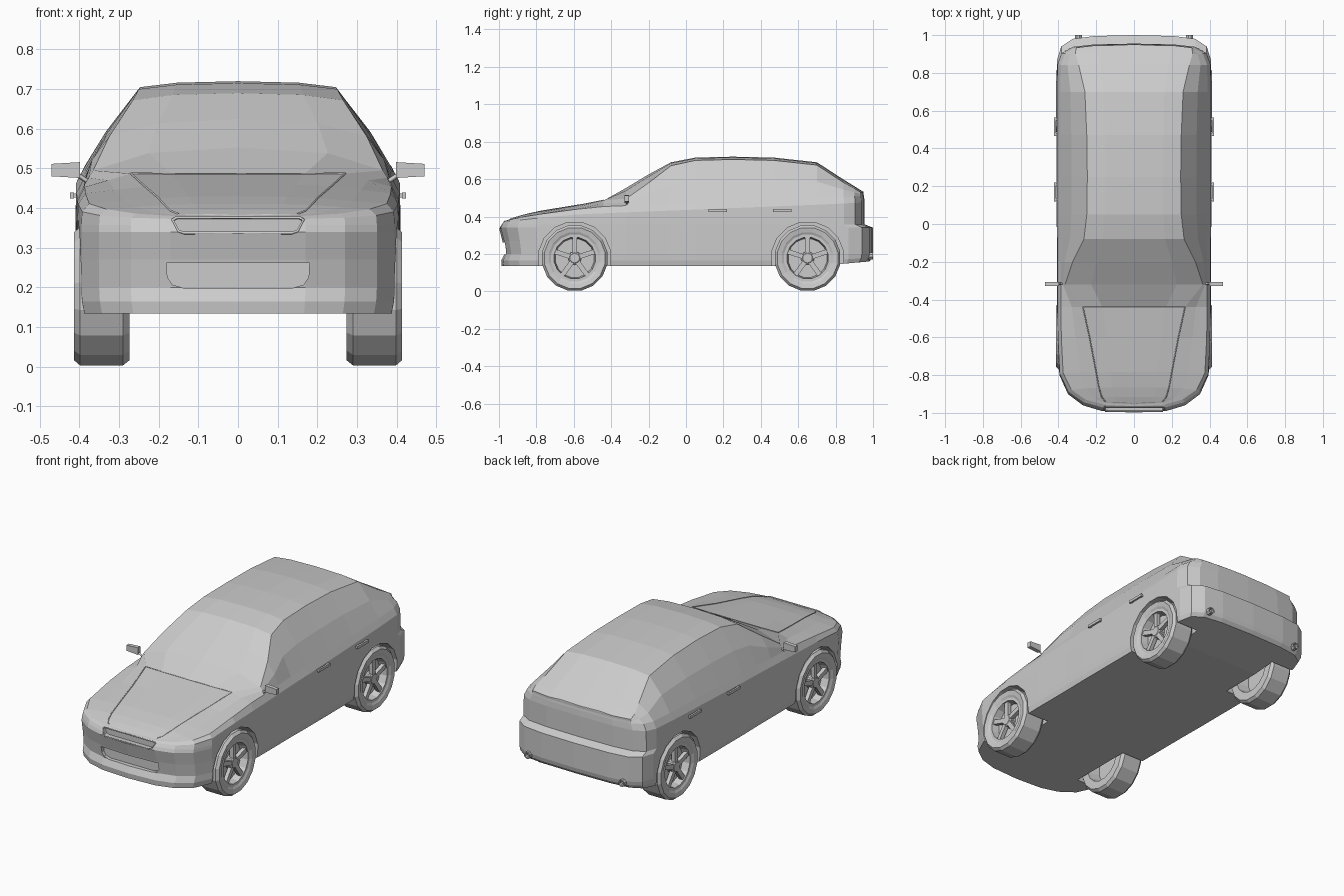
import bpy, bmesh, math
from mathutils import Vector, Matrix

if "Cube" in bpy.data.objects:
    bpy.data.objects.remove(bpy.data.objects["Cube"])

SIDES = {"left": 1, "right": -1}
grey = bpy.data.materials.new("light_grey")
grey.use_nodes = True
grey.diffuse_color = (0.6, 0.6, 0.6, 1)
grey.node_tree.nodes["Principled BSDF"].inputs["Base Color"].default_value = grey.diffuse_color


def link(name, data):
    data.materials.append(grey)
    ob = bpy.data.objects.new(name, data)
    bpy.context.scene.collection.objects.link(ob)
    return ob


def finish(name, bm):
    bmesh.ops.recalc_face_normals(bm, faces=bm.faces)
    me = bpy.data.meshes.new(name)
    bm.to_mesh(me)
    bm.free()
    return link(name, me)


def loft(name, rings, caps=False, closed=False):
    """Skin a list of closed rings of points."""
    bm = bmesh.new()
    verts = [[bm.verts.new(p) for p in ring] for ring in rings]
    count = len(verts[0])
    following = verts[1:] + verts[:1] if closed else verts[1:]
    for a, b in zip(verts, following):
        for i in range(count):
            j = (i + 1) % count
            bm.faces.new((a[i], a[j], b[j], b[i]))
    if caps:
        bm.faces.new(verts[0])
        bm.faces.new(verts[-1])
    bmesh.ops.remove_doubles(bm, verts=bm.verts, dist=0.0003)
    bmesh.ops.dissolve_degenerate(bm, dist=0.0002, edges=bm.edges)
    return finish(name, bm)


def lathe(name, profile, segments, centre, along_y=False, caps=True, closed=False):
    """Turn (radius, offset) pairs around an axis through the centre."""
    rings = []
    for radius, offset in profile:
        ring = []
        for i in range(segments):
            angle = math.tau * (i + 0.5) / segments
            u, v = radius * math.cos(angle), radius * math.sin(angle)
            point = Vector((u, offset, v)) if along_y else Vector((offset, u, v))
            ring.append(point + Vector(centre))
        rings.append(ring)
    return loft(name, rings, caps, closed)


def box(name, centre, size, rotation=Matrix(), taper=1):
    bm = bmesh.new()
    bmesh.ops.create_cube(bm, size=1)
    for v in bm.verts:
        if v.co.x * centre[0] > 0:
            v.co.z *= taper
        v.co = Vector(a * b for a, b in zip(v.co, size))
    bm.transform(Matrix.Translation(centre) @ rotation)
    return finish(name, bm)


def tube(name, points, radius, cyclic=False):
    curve = bpy.data.curves.new(name, "CURVE")
    curve.dimensions = "3D"
    curve.bevel_depth, curve.bevel_resolution = radius, 0
    spline = curve.splines.new("POLY")
    spline.points.add(len(points) - 1)
    for target, co in zip(spline.points, points):
        target.co = (*co, 1)
    spline.use_cyclic_u = cyclic
    link(name, curve)


def cut(body, cutter):
    cutter.hide_render = True
    modifier = body.modifiers.new("cut", "BOOLEAN")
    modifier.object, modifier.operation, modifier.solver = cutter, "DIFFERENCE", "EXACT"
    bpy.context.view_layer.objects.active = body
    bpy.ops.object.modifier_apply(modifier=modifier.name)
    bpy.data.objects.remove(cutter)


def mirrored(point, sign):
    return Vector((sign * point[0], *point[1:]))


# Body stations: y, half width, roof or hood edge x and z, centre z
STATIONS = [
    (-1, 0, 0, .381, .383),
    (-.99, .17, .15, .385, .386),
    (-.96, .27, .17, .393, .396),
    (-.9, .35, .185, .408, .411),
    (-.8, .395, .2, .425, .43),
    (-.6, .405, .235, .455, .46),
    (-.44, .407, .27, .487, .485),
    (-.32, .408, .365, .495, .553),
    (-.2, .408, .325, .58, .625),
    (-.08, .408, .265, .672, .69),
    (.05, .41, .25, .7, .715),
    (.25, .41, .247, .705, .72),
    (.47, .41, .25, .7, .715),
    (.7, .41, .26, .675, .69),
    (.87, .407, .293, .582, .598),
    (.94, .385, .31, .55, .562),
    (.98, .325, .307, .53, .541),
    (.995, .21, .2, .528, .534),
    (1, 0, 0, .528, .532),
]
# Lower body levels: z, width factor, nose inset, tail inset
LEVELS = [(.135, .98, .015, .02), (.165, .995, .012, .005), (.2, 1, .03, 0),
          (.27, 1, .018, 0), (.34, 1, 0, 0), (.358, 1, .008, .045)]


def half_section(station):
    y, width, edge_x, edge_z, top = station
    nose = max(0, (-.7 - y) / .3)
    tail = max(0, (y - .7) / .3)
    belt = min(.435 + .04 * y, .467 + .095 * y)
    rise = edge_z - belt
    shoulder_x, shoulder_z = width * .95, belt + min(.036, .6 * rise)
    bulge = .012 if rise > .1 else 0

    def at(x, z, nose_inset, tail_inset):
        return Vector((x, y + nose_inset * nose - tail_inset * tail, z))

    points = [at(width * k, z + max(0, .2 - z) * .38 * tail, f, r) for z, k, f, r in LEVELS]
    points.insert(0, mirrored(points[0], 0))
    return points + [
        at(width * .995, belt, .02, .045),
        at(shoulder_x, shoulder_z, .035, .048),
        at((shoulder_x + edge_x) / 2 + bulge, (shoulder_z + edge_z) / 2, .045, .05),
        at(edge_x, edge_z, .05, .05),
        at(edge_x * .62, top - (top - edge_z) / 4, .05, .05),
        at(0, top, .05, .05)]


halves = [half_section(s) for s in STATIONS]
body = loft("body_shell", [h + [mirrored(p, -1) for p in h[-2:0:-1]] for h in halves])

# Wheels, spokes and the arches cut for them
TYRE = [(.14, .408), (.165, .413), (.178, .398), (.178, .29), (.165, .274), (.12, .274),
        (.105, .36), (.112, .402), (.128, .402)]
for end, wheel_y in (("front", -.595), ("rear", .65)):
    for side, s in SIDES.items():
        tag = end + "_" + side
        centre = Vector((0, wheel_y, .178))

        def turned(name, profile, segments=16, **options):
            return lathe(name, [(r, s * d) for r, d in profile], segments, centre, **options)

        cut(body, turned("arch_cutter", [(.195, .262), (.195, .5)]))
        turned(tag + "_tyre", TYRE, caps=False, closed=True)
        turned(tag + "_rim_disc", [(.118, .345), (.118, .36)])
        turned(tag + "_hub", [(.036, .36), (.036, .39), (.026, .398)], 10)
        for i in range(5):
            rotation = Matrix.Rotation(math.tau * i / 5, 4, "X")
            middle = centre + rotation @ Vector((s * .385, 0, .068))
            box(tag + "_spoke", middle, (.022, .026, .09), rotation)


# Front openings, given as right-hand half outlines
def full_outline(half):
    return half + [(-x, z) for x, z in reversed(half)]


upper = full_outline([(.155, .376), (.165, .37), (.15, .342), (.135, .337)])
lower = full_outline([(.18, .262), (.178, .225), (.165, .207), (.135, .198)])
for outline, back in ((upper, -.96), (lower, -.945)):
    cut(body, loft("grille_cutter", [[(x, y, z) for x, z in outline] for y in (-1.1, back)], True))
tube("upper_grille_frame",
     [(x, -1 + abs(x) * .06 + max(0, z - .345) * .7, z) for x, z in upper], .004, True)

# Hood seams and cowl line follow the edge row of the body
EDGE = -3
for side, s in SIDES.items():
    tube(side + "_hood_seam", [mirrored(h[EDGE], s) for h in halves[1:7]], .003)
cowl = halves[6][EDGE:]
tube("cowl_line", cowl + [mirrored(p, -1) for p in cowl[-2::-1]], .003)

# Mirrors, door handles and exhaust pipes
for side, s in SIDES.items():
    box(side + "_mirror", (s * .434, -.317, .496), (.072, .022, .04), taper=.78)
    tube(side + "_mirror_stem", [(s * .38, -.315, .468), (s * .41, -.317, .488)], .006)
    for end, handle_y in (("front", .17), ("rear", .515)):
        tag = side + "_" + end + "_handle"
        box(tag, (s * .419, handle_y, .432), (.01, .1, .015))
        for offset in (-.04, .04):
            box(tag + "_post", (s * .409, handle_y + offset, .432), (.016, .012, .011))
    lathe(side + "_exhaust", [(.02, .9), (.02, 1), (.014, 1), (.014, .97)], 8,
          (s * .295, 0, .19), along_y=True)
